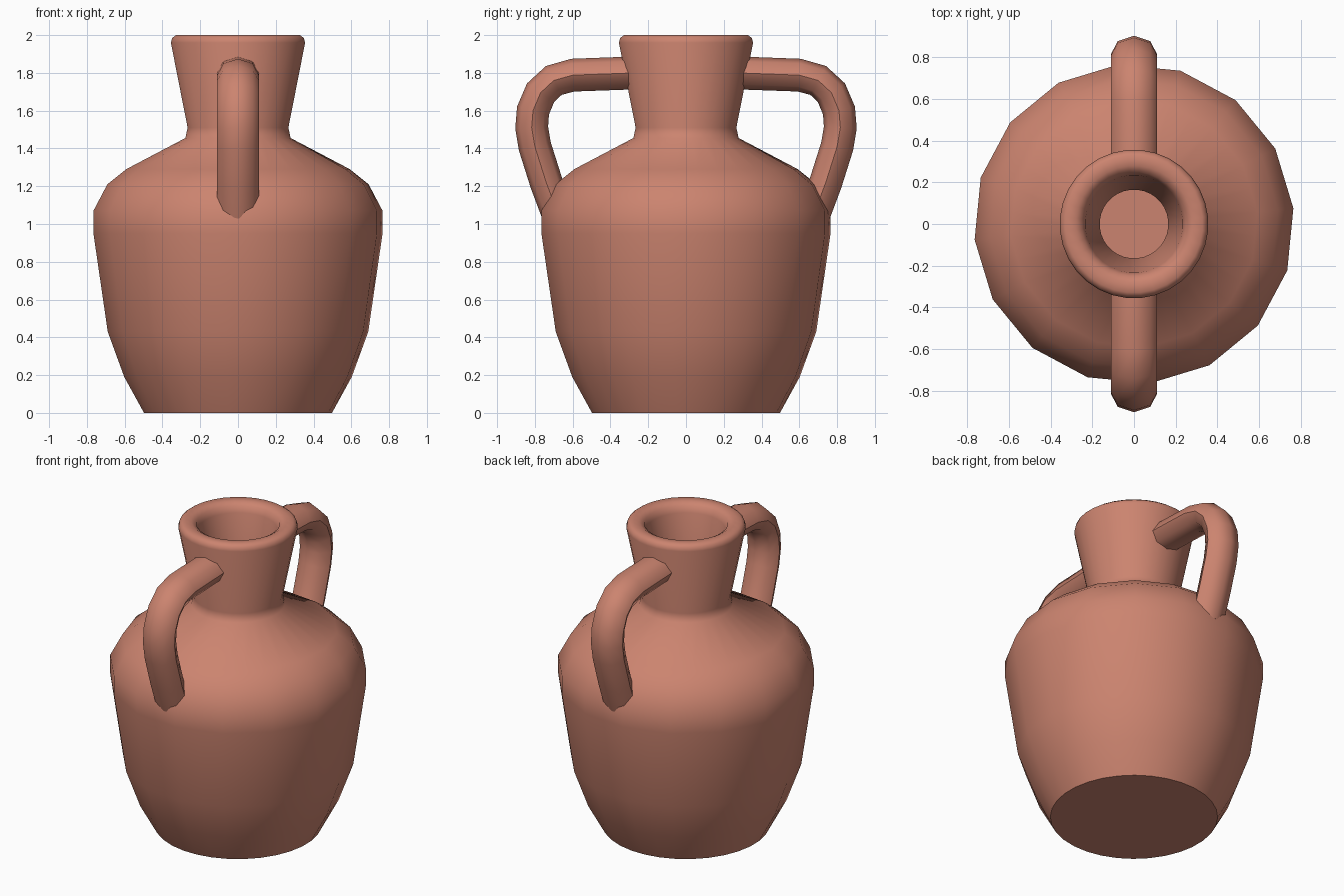
import bpy, bmesh
from math import sin, cos, pi, radians
from mathutils import Vector

if "Cube" in bpy.data.objects:
    bpy.data.objects.remove(bpy.data.objects["Cube"])

clay = bpy.data.materials.new("clay")
clay.diffuse_color = (0.6, 0.23, 0.16, 1)
clay.use_nodes = True
clay.node_tree.nodes["Principled BSDF"].inputs["Base Color"].default_value = clay.diffuse_color


def finish(name, bm, angle):
    bmesh.ops.recalc_face_normals(bm, faces=bm.faces)
    mesh = bpy.data.meshes.new(name)
    bm.to_mesh(mesh)
    bm.free()
    mesh.materials.append(clay)
    obj = bpy.data.objects.new(name, mesh)
    bpy.context.collection.objects.link(obj)
    bpy.ops.object.select_all(action='DESELECT')
    obj.select_set(True)
    bpy.context.view_layer.objects.active = obj
    bpy.ops.object.shade_smooth_by_angle(angle=radians(angle))
    return obj


def skin(bm, rings):
    # joins neighbouring rings with quads and caps both ends
    n = len(rings[0])
    for a, b in zip(rings, rings[1:]):
        for i in range(n):
            j = (i + 1) % n
            bm.faces.new((a[i], a[j], b[j], b[i]))
    bm.faces.new(rings[0])
    bm.faces.new(rings[-1])


# Jar: one lathe profile (radius, height, faceted body ring), outside then inside
profile = [
    (0.50, 0.00, 0), (0.605, 0.19, 1), (0.693, 0.43, 1), (0.769, 0.95, 1),
    (0.769, 1.07, 1), (0.695, 1.21, 1), (0.595, 1.29, 1), (0.28, 1.455, 0),
    (0.268, 1.51, 0), (0.357, 1.96, 0), (0.35, 1.985, 0), (0.33, 2.00, 0),
    (0.28, 1.998, 0), (0.25, 1.98, 0), (0.235, 1.94, 0), (0.165, 1.52, 0),
    (0.165, 1.43, 0), (0.53, 1.22, 1), (0.66, 1.03, 1), (0.60, 0.45, 1),
    (0.42, 0.10, 0)]
SIDES = 32
bm = bmesh.new()
rings = []
for r, z, faceted in profile:
    ring = []
    for i in range(SIDES):
        a = 2 * pi * i / SIDES + radians(5.625)
        # on the 16-sided body every second point lies on the chord
        rr = r * cos(2 * pi / SIDES) if faceted and i % 2 else r
        ring.append(bm.verts.new((rr * cos(a), rr * sin(a), z)))
    rings.append(ring)
skin(bm, rings)
finish("jar_body", bm, 55)

# Handles: oval eight-sided section swept along a bent path
path = [(0.27, 1.80), (0.60, 1.788), (0.70, 1.76), (0.77, 1.695),
        (0.81, 1.60), (0.817, 1.51), (0.80, 1.41), (0.74, 1.22), (0.68, 1.06)]
for name, side in (("front_handle", -1), ("back_handle", 1)):
    bm = bmesh.new()
    pts = [Vector(p) for p in path]
    rings = []
    for k, p in enumerate(pts):
        t = (pts[min(k + 1, len(pts) - 1)] - pts[max(k - 1, 0)]).normalized()
        normal = Vector((-t.y, t.x))
        ring = []
        for i in range(8):
            a = 2 * pi * i / 8
            q = p + normal * 0.087 * sin(a)
            ring.append(bm.verts.new((0.11 * cos(a), side * q.x, q.y)))
        rings.append(ring)
    skin(bm, rings)
    finish(name, bm, 55)
